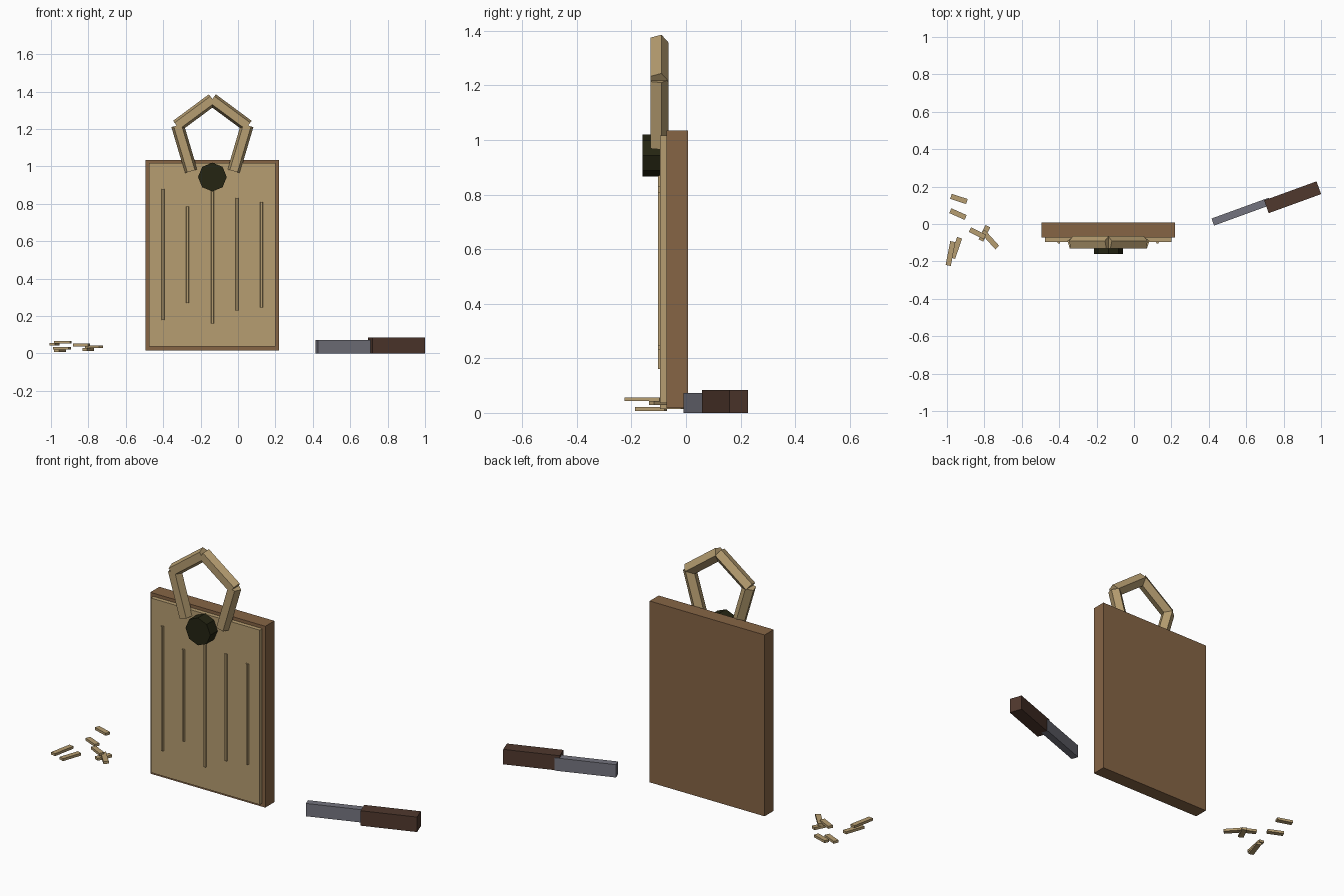
import bpy
import bmesh
from math import radians, sin, cos, pi
from mathutils import Matrix, Vector

cube = bpy.data.objects.get("Cube")
if cube:
    bpy.data.objects.remove(cube, do_unlink=True)


def material(name, rgb):
    m = bpy.data.materials.new(name)
    m.use_nodes = True
    m.diffuse_color = (*rgb, 1)
    m.node_tree.nodes["Principled BSDF"].inputs["Base Color"].default_value = (*rgb, 1)
    return m


pale_wood = material("pale wood", (0.47, 0.34, 0.165))
brown_wood = material("brown wood", (0.24, 0.13, 0.06))
steel = material("steel", (0.175, 0.175, 0.21))
dark_wood = material("dark wood", (0.08, 0.04, 0.027))
black_green = material("blackish green", (0.018, 0.018, 0.006))


def finish(name, bm, mat, loc, rot):
    """Turn a bmesh into a placed, flat-shaded object."""
    bmesh.ops.recalc_face_normals(bm, faces=bm.faces)
    mesh = bpy.data.meshes.new(name)
    bm.to_mesh(mesh)
    bm.free()
    mesh.materials.append(mat)
    ob = bpy.data.objects.new(name, mesh)
    ob.location = loc
    ob.rotation_euler = [radians(a) for a in rot]
    bpy.context.collection.objects.link(ob)
    return ob


def box(name, mat, loc, size, turn=0):
    bm = bmesh.new()
    bmesh.ops.create_cube(bm, size=1, matrix=Matrix.Diagonal((*size, 1)))
    return finish(name, bm, mat, loc, (0, 0, turn))


def prism(name, mat, loc, sides, radius, length, rot=(0, 0, 0)):
    """Prism along local z with one corner pointing to +y."""
    bm = bmesh.new()
    angles = [pi / 2 + 2 * pi * i / sides for i in range(sides)]
    ring = [bm.verts.new((radius * cos(a), radius * sin(a), -length / 2)) for a in angles]
    cap = bm.faces.new(ring)
    top = bmesh.ops.extrude_face_region(bm, geom=[cap], use_keep_orig=True)["geom"]
    bmesh.ops.translate(bm, vec=Vector((0, 0, length)),
                        verts=[g for g in top if isinstance(g, bmesh.types.BMVert)])
    return finish(name, bm, mat, loc, rot)


MID = -0.137

# Board with a raised front panel
box("back_board", brown_wood, (MID, -0.032, 0.526), (0.714, 0.08, 1.018))
box("front_panel", pale_wood, (MID, -0.08, 0.527), (0.676, 0.03, 0.98))

# Thin vertical ridges on the panel: offset from middle, bottom, top
ridges = [(-0.265, 0.18, 0.88), (-0.133, 0.27, 0.785), (0, 0.16, 0.92),
          (0.131, 0.23, 0.83), (0.263, 0.245, 0.81)]
for i, (dx, low, high) in enumerate(ridges):
    prism(f"ridge_{i + 1}", pale_wood, (MID + dx, -0.096, (low + high) / 2),
          5, 0.009, high - low)

# Round knob
prism("knob", black_green, (MID, -0.125, 0.943), 8, 0.077, 0.07, (90, 0, 0))

# Handle loop of four five-sided bars
for side, word in ((-1, "right"), (1, "left")):
    prism(f"handle_lower_{word}", pale_wood, (MID + side * 0.15, -0.101, 1.097),
          5, 0.036, 0.256, (0, side * 16.5, 0))
    prism(f"handle_upper_{word}", pale_wood, (MID + side * 0.094, -0.101, 1.287),
          5, 0.036, 0.238, (0, -side * 53.5, 0))

# Knife lying on the ground
box("knife_blade", steel, (0.574, 0.066, 0.036), (0.325, 0.04, 0.072), 20)
box("knife_grip", dark_wood, (0.848, 0.143, 0.042), (0.298, 0.0725, 0.084), 20)

# Scattered wood chips: x, y, z, length, turn
chips = [(-0.936, 0.134, 0.06, 0.09, -18), (-0.941, 0.053, 0.028, 0.09, -24),
         (-0.981, -0.158, 0.05, 0.13, 79), (-0.951, -0.128, 0.014, 0.115, 71),
         (-0.837, -0.05, 0.045, 0.09, -27), (-0.8, -0.05, 0.021, 0.085, 64),
         (-0.77, -0.083, 0.036, 0.115, -48)]
for i, (x, y, z, length, turn) in enumerate(chips):
    box(f"wood_chip_{i + 1}", pale_wood, (x, y, z), (length, 0.028, 0.014), turn)
